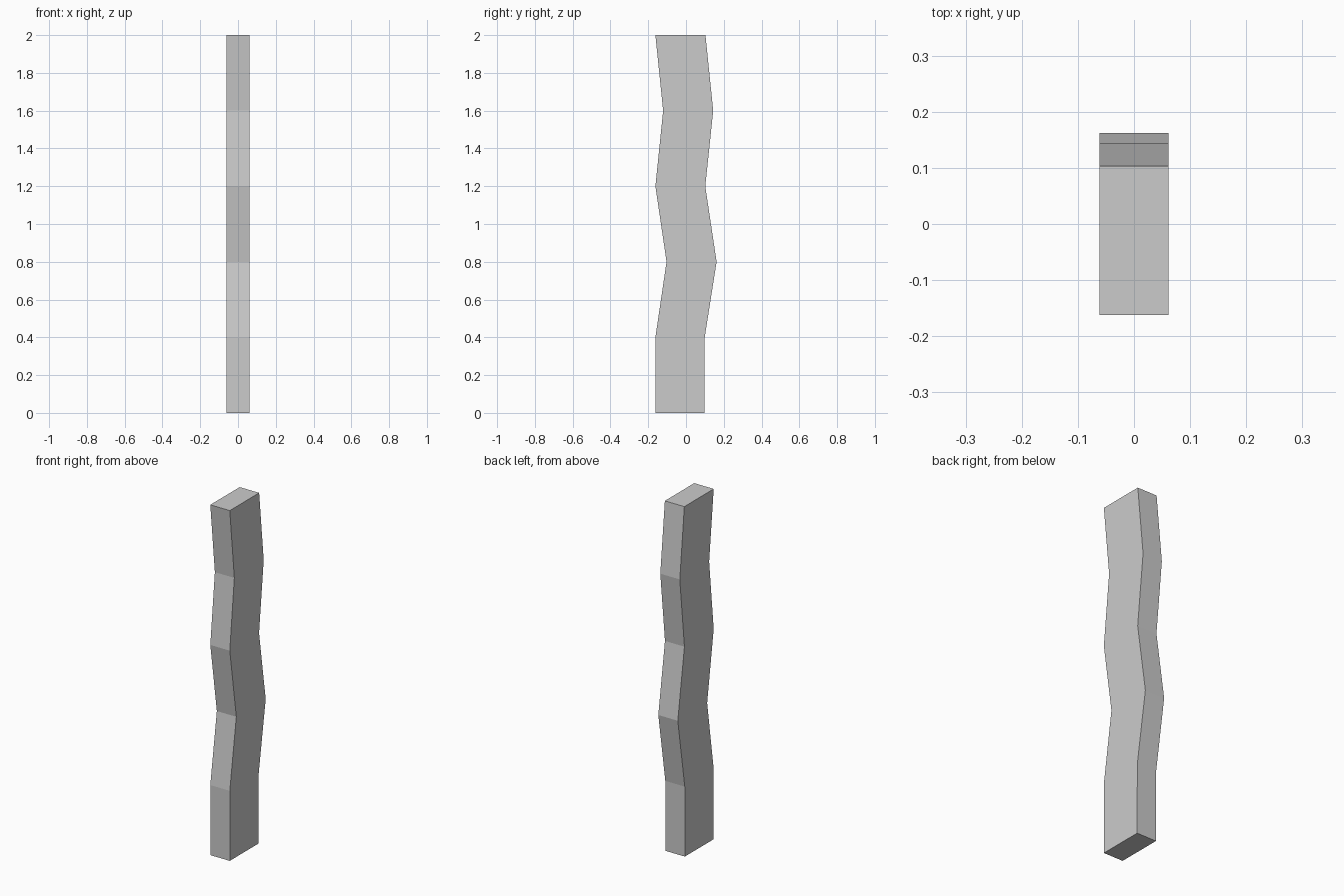
import bpy, bmesh

if "Cube" in bpy.data.objects:
    bpy.data.objects.remove(bpy.data.objects["Cube"])

HALF_WIDTH = 0.0615
# Side profile stations: height, front y, back y
STATIONS = [(0.0, -0.162, 0.098), (0.4, -0.162, 0.099), (0.8, -0.103, 0.162),
            (1.2, -0.162, 0.102), (1.6, -0.121, 0.144), (2.0, -0.162, 0.103)]

# Zigzag post: rectangular rings bridged upward, capped at both ends
bm = bmesh.new()
rings = []
for z, front, back in STATIONS:
    corners = [(-HALF_WIDTH, front), (HALF_WIDTH, front),
               (HALF_WIDTH, back), (-HALF_WIDTH, back)]
    rings.append([bm.verts.new((x, y, z)) for x, y in corners])
for low, high in zip(rings, rings[1:]):
    for i in range(4):
        j = (i + 1) % 4
        bm.faces.new((low[i], low[j], high[j], high[i]))
bm.faces.new(rings[0][::-1])
bm.faces.new(rings[-1])
bmesh.ops.recalc_face_normals(bm, faces=bm.faces)

mesh = bpy.data.meshes.new("zigzag_post")
bm.to_mesh(mesh)
bm.free()
bpy.context.collection.objects.link(bpy.data.objects.new("zigzag_post", mesh))
